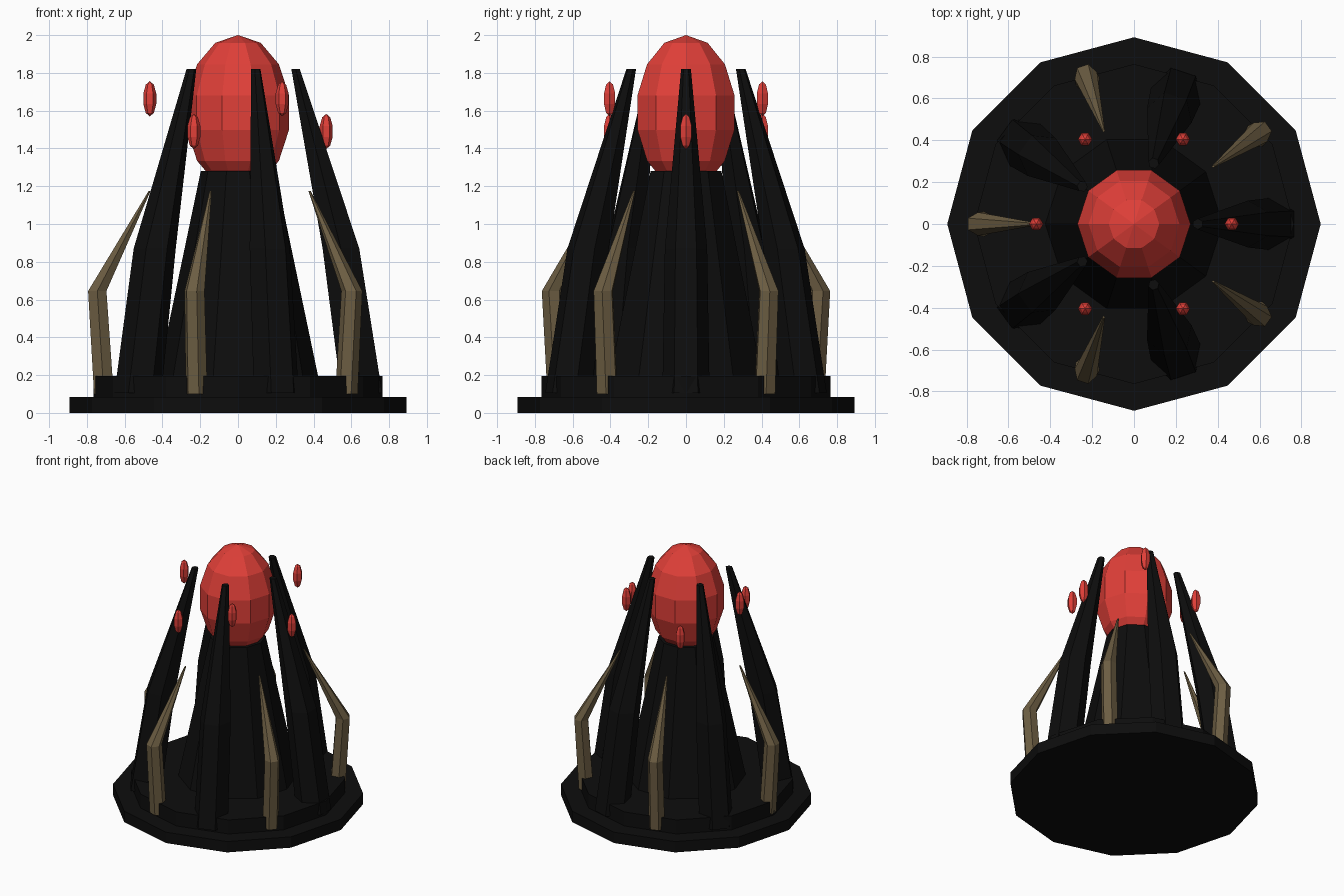
import bpy, bmesh, math
from mathutils import Matrix

cube = bpy.data.objects.get("Cube")
if cube:
    bpy.data.objects.remove(cube, do_unlink=True)


def material(name, rgb, rough=0.8):
    m = bpy.data.materials.new(name)
    m.use_nodes = True
    m.diffuse_color = (*rgb, 1)
    bsdf = m.node_tree.nodes["Principled BSDF"]
    bsdf.inputs["Base Color"].default_value = (*rgb, 1)
    bsdf.inputs["Roughness"].default_value = rough
    return m


BLACK = material("black stone", (0.004, 0.004, 0.004))
RED = material("red crystal", (0.75, 0.05, 0.04))
BONE = material("dark bone", (0.15, 0.11, 0.055))


def stack(name, rings, sides, mat, start=0.0, turn=0.0, move=(0, 0, 0)):
    """Flat-faced solid from stacked (x offset, z, radius) rings, turned about z."""
    bm = bmesh.new()
    loops = []
    for off, z, r in rings:
        loop = []
        for i in range(sides):
            a = start + math.tau * i / sides
            loop.append(bm.verts.new((off + r * math.cos(a), r * math.sin(a), z)))
        loops.append(loop)
    for lo, hi in zip(loops, loops[1:]):
        for i in range(sides):
            j = (i + 1) % sides
            bm.faces.new((lo[i], lo[j], hi[j], hi[i]))
    bm.faces.new(loops[0][::-1])
    bm.faces.new(loops[-1])
    # rings of zero radius collapse into a pole
    bmesh.ops.remove_doubles(bm, verts=bm.verts, dist=1e-5)
    bmesh.ops.recalc_face_normals(bm, faces=bm.faces)
    bm.transform(Matrix.Rotation(turn, 4, "Z"))
    me = bpy.data.meshes.new(name)
    bm.to_mesh(me)
    bm.free()
    me.materials.append(mat)
    ob = bpy.data.objects.new(name, me)
    ob.location = move
    bpy.context.collection.objects.link(ob)
    return ob


def ellipsoid(name, radius, half_height, sides, bands, mat, move):
    rings = []
    for k in range(bands + 1):
        a = math.pi * k / bands
        r = radius * math.sin(a) if 0 < k < bands else 0.0
        rings.append((0, -half_height * math.cos(a), r))
    return stack(name, rings, sides, mat, move=move)


# Stepped base and tapering core
stack("base_plate", [(0, 0, 0.892), (0, 0.085, 0.892)], 12, BLACK)
stack("base_step", [(0, 0.085, 0.764), (0, 0.195, 0.764)], 12, BLACK)
stack("core_column", [(0, 0.19, 0.425), (0, 1.28, 0.197)], 10, BLACK)

# Large crystal on top of the core
ellipsoid("main_crystal", 0.277, 0.41, 10, 7, RED, (0, 0, 1.59))

# Five tall black claws, with five shorter bone spikes between them
CLAW = [(0.655, 0.105, 0.125), (0.545, 0.87, 0.112), (0.305, 1.82, 0.026)]
SPIKE = [(0.71, 0.1, 0.06), (0.745, 0.645, 0.056), (0.468, 1.175, 0.006)]
for n in range(5):
    angle = math.tau * n / 5
    stack(f"claw_{n + 1}", CLAW, 6, BLACK, math.pi / 6, angle)
    stack(f"bone_spike_{n + 1}", SPIKE, 6, BONE, math.pi / 6, angle + math.pi / 5)

# Six floating shards at alternating heights
for n in range(6):
    angle = math.tau * n / 6
    height = 1.49 if n % 2 == 0 else 1.663
    ellipsoid(f"floating_shard_{n + 1}", 0.036, 0.093, 6, 5, RED,
              (0.467 * math.cos(angle), 0.467 * math.sin(angle), height))
